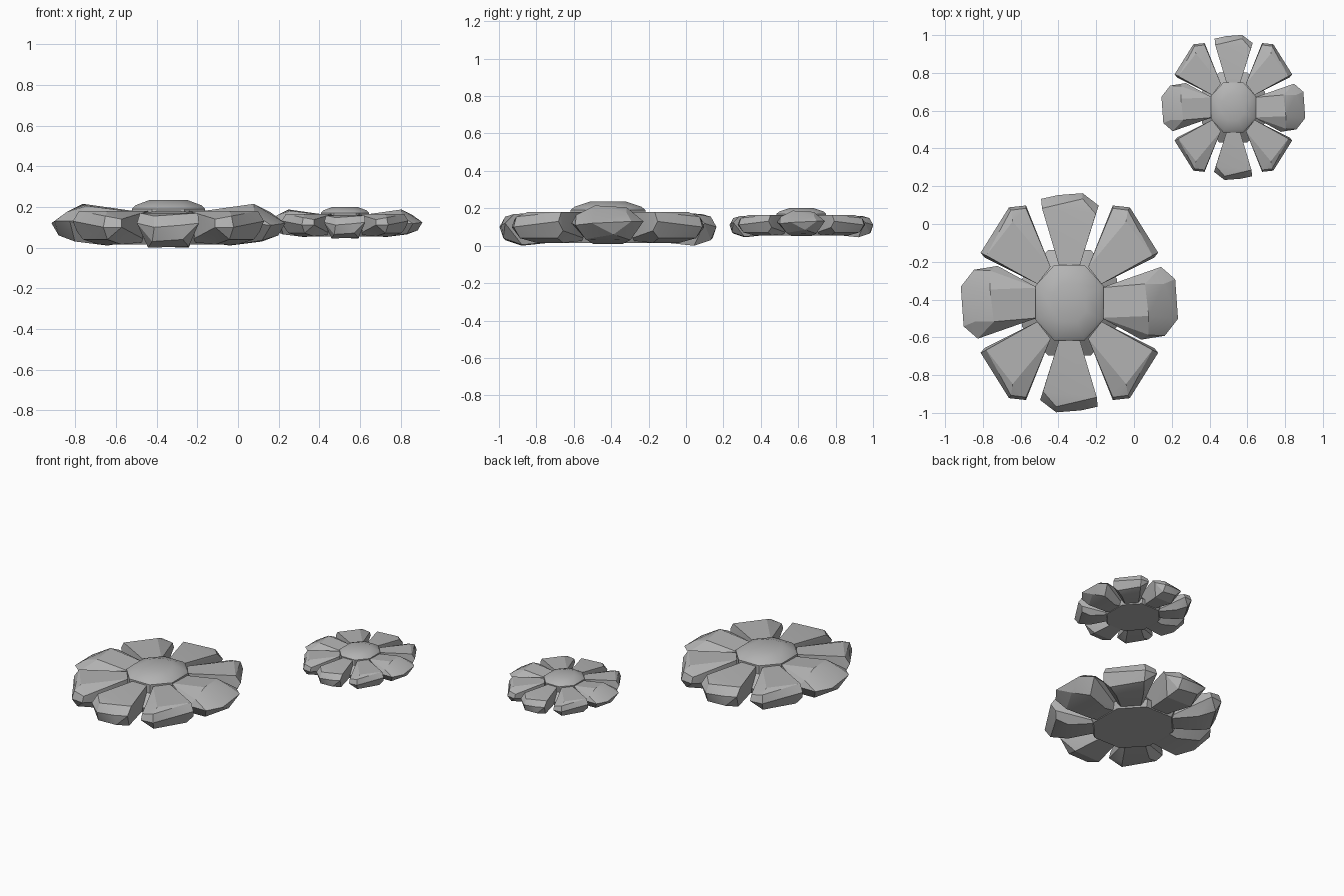
import bpy, bmesh, math
from mathutils import Vector

cube = bpy.data.objects.get("Cube")
if cube:
    bpy.data.objects.remove(cube, do_unlink=True)

stone = bpy.data.materials.new("plain_grey")
stone.use_nodes = True
GREY = (0.45, 0.45, 0.45, 1)
stone.diffuse_color = GREY
stone.node_tree.nodes["Principled BSDF"].inputs["Base Color"].default_value = GREY


def finish(bm, name, place, scale, angle):
    """Turn a bmesh into a named, placed and shaded object."""
    bmesh.ops.recalc_face_normals(bm, faces=bm.faces)
    mesh = bpy.data.meshes.new(name)
    bm.to_mesh(mesh)
    bm.free()
    mesh.materials.append(stone)
    obj = bpy.data.objects.new(name, mesh)
    bpy.context.collection.objects.link(obj)
    obj.location, obj.scale = place, (scale,) * 3
    bpy.ops.object.select_all(action='DESELECT')
    obj.select_set(True)
    bpy.context.view_layer.objects.active = obj
    bpy.ops.object.shade_smooth_by_angle(angle=math.radians(angle))


def petal(name, points, sx, sy, place, scale):
    """Faceted petal: hull of a few corner points, flipped per side."""
    bm = bmesh.new()
    for x, y, z in points:
        bm.verts.new((x * sx, y * sy, z))
    hull = bmesh.ops.convex_hull(bm, input=bm.verts)
    loose = {v for v in hull["geom_interior"] + hull["geom_unused"]
             if isinstance(v, bmesh.types.BMVert)}
    bmesh.ops.delete(bm, geom=list(loose), context='VERTS')
    bmesh.ops.dissolve_limit(bm, angle_limit=math.radians(2),
                             verts=bm.verts, edges=bm.edges)
    finish(bm, name, place, scale, 22)


def centre(name, place, scale):
    """Low octagonal dome over a wide flat underside."""
    bm = bmesh.new()
    rings = []
    for r, z in ((1.3, .015), (1.4, .06), (1.0, .13), (1.0, .19), (.9, .208), (.5, .235)):
        ring = []
        for x, y in ((.18, .09), (.08, .2), (-.08, .2), (-.18, .09),
                     (-.18, -.09), (-.08, -.2), (.08, -.2), (.18, -.09)):
            ring.append(bm.verts.new((x * r, y * r, z)))
        rings.append(ring)
    for low, high in zip(rings, rings[1:]):
        for i in range(8):
            j = (i + 1) % 8
            bm.faces.new((low[i], low[j], high[j], high[i]))
    bm.faces.new(rings[0])
    bm.faces.new(rings[-1])
    finish(bm, name, place, scale, 40)


# Petal corner points: inner end, top, rim, underside
BACK = [(-.05, .18, .18), (.05, .18, .18), (-.05, .18, .03), (.05, .18, .03),
        (-.145, .5, .17), (.14, .47, .17), (.07, .55, .155),
        (-.15, .55, .12), (-.06, .57, .11), (.07, .58, .1), (.155, .515, .12),
        (-.07, .56, .04), (.08, .55, .03), (-.1, .46, .005), (.1, .46, 0)]
SIDE = [(.17, .08, .175), (.17, -.08, .18), (.17, .08, .03), (.17, -.08, .03),
        (.42, -.07, .215), (.4, .1, .205), (.42, -.17, .165), (.5, .1, .175),
        (.485, .19, .13), (.56, .125, .13), (.575, -.085, .12), (.505, -.175, .11),
        (.38, -.195, .12), (.54, .03, .06), (.46, .12, .03), (.46, -.12, .035),
        (.3, .08, .01), (.3, -.08, .01)]
DIAGONAL = [(.1, .19, .18), (.17, .1, .18), (.1, .19, .03), (.17, .1, .03),
            (.23, .5, .14), (.3, .43, .18), (.31, .49, .155), (.44, .25, .18),
            (.23, .515, .1), (.32, .505, .1), (.47, .265, .13), (.45, .24, .08),
            (.3, .47, .04), (.42, .27, .04), (.23, .38, .015), (.34, .24, .015)]


def flower(prefix, place, scale):
    centre(prefix + "_centre", place, scale)
    for side, s in (("back", 1), ("front", -1)):
        petal(f"{prefix}_{side}_petal", BACK, s, s, place, scale)
    for side, s in (("left", 1), ("right", -1)):
        petal(f"{prefix}_{side}_petal", SIDE, s, s, place, scale)
    for depth, sy in (("back", 1), ("front", -1)):
        for side, sx in (("left", 1), ("right", -1)):
            petal(f"{prefix}_{depth}_{side}_petal", DIAGONAL, sx, sy, place, scale)


flower("large_flower", Vector((-.342, -.417, 0)), 1)
flower("small_flower", Vector((.526, .617, .045)), .662)
